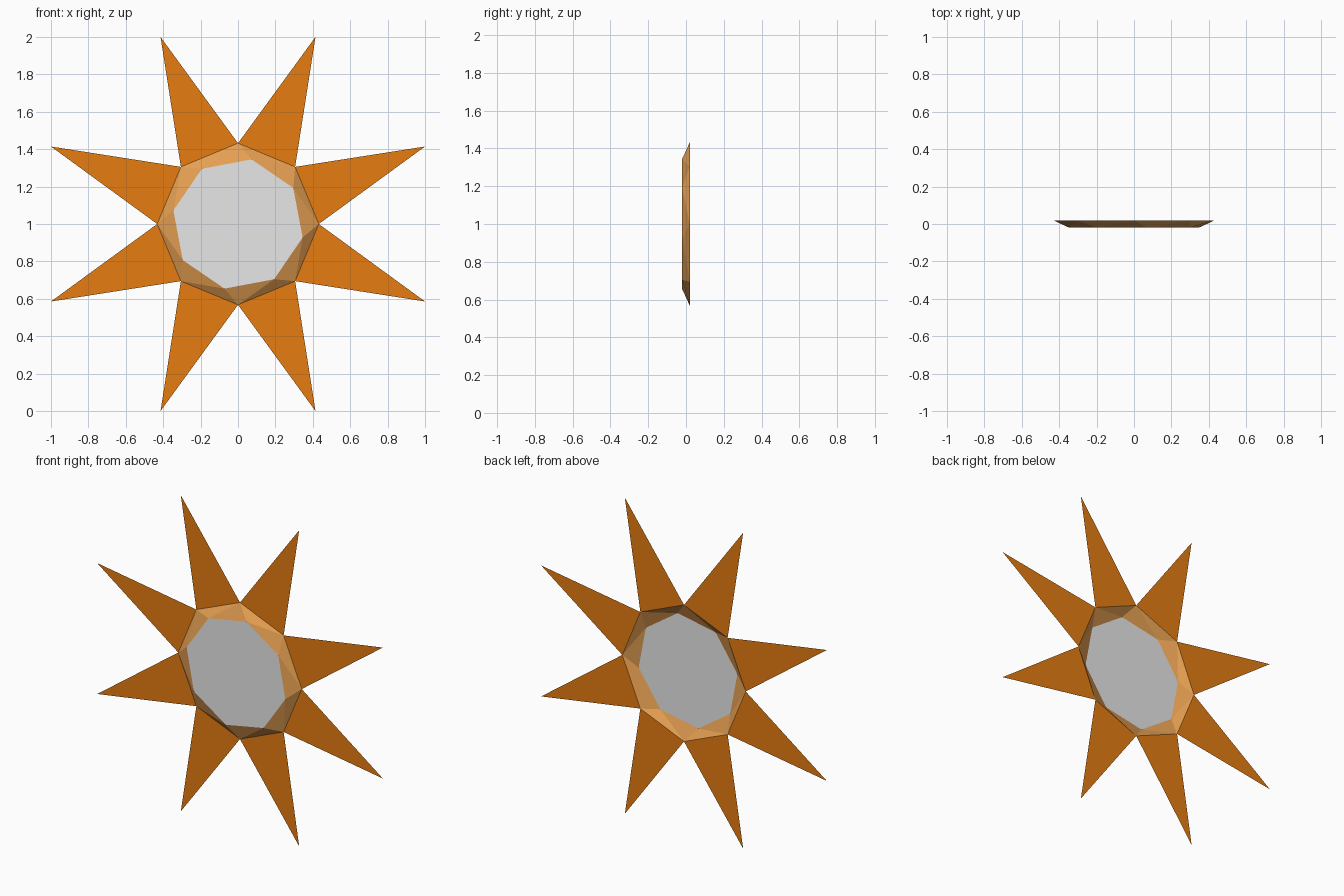
import bpy, math

if "Cube" in bpy.data.objects:
    bpy.data.objects.remove(bpy.data.objects["Cube"])

CENTRE_Z = 1.0
BACK, FRONT = 0.02, -0.02
N = 8
STEP = 360 / N
TIP_R = 1 / math.cos(math.radians(22.5))
RIM_R, FACE_R, TWIST = 0.432, 0.353, -11.8


def polar(radius, degrees, y):
    a = math.radians(degrees)
    return (radius * math.cos(a), y, CENTRE_Z + radius * math.sin(a))


def material(name, rgb):
    m = bpy.data.materials.new(name)
    m.diffuse_color = (*rgb, 1)
    m.use_nodes = True
    m.node_tree.nodes["Principled BSDF"].inputs["Base Color"].default_value = m.diffuse_color
    return m


def part(name, verts, faces, mat):
    me = bpy.data.meshes.new(name)
    me.from_pydata(verts, [], faces)
    me.materials.append(mat)
    me.update()
    ob = bpy.data.objects.new(name, me)
    bpy.context.collection.objects.link(ob)
    return ob


orange = material("orange", (0.79, 0.205, 0.006))
tan = material("light_orange", (0.79, 0.35, 0.085))
grey = material("light_grey", (0.8, 0.8, 0.8))

rim = [polar(RIM_R, k * STEP, BACK) for k in range(N)]
inner = [polar(FACE_R, k * STEP + TWIST, FRONT) for k in range(N)]
tips = [polar(TIP_R, (k + 0.5) * STEP, BACK) for k in range(N)]

# Flat star points, one on each side of the rim
part("star_points", rim + tips,
     [(k, N + k, (k + 1) % N) for k in range(N)], orange)

# Twisted sloping band, open at the back
band = []
for k in range(N):
    n = (k + 1) % N
    band += [(k, n, N + n), (k, N + n, N + k)]
part("sloped_band", rim + inner, band, tan)

# Flat octagonal front face
part("centre_face", inner, [tuple(range(N))], grey)
